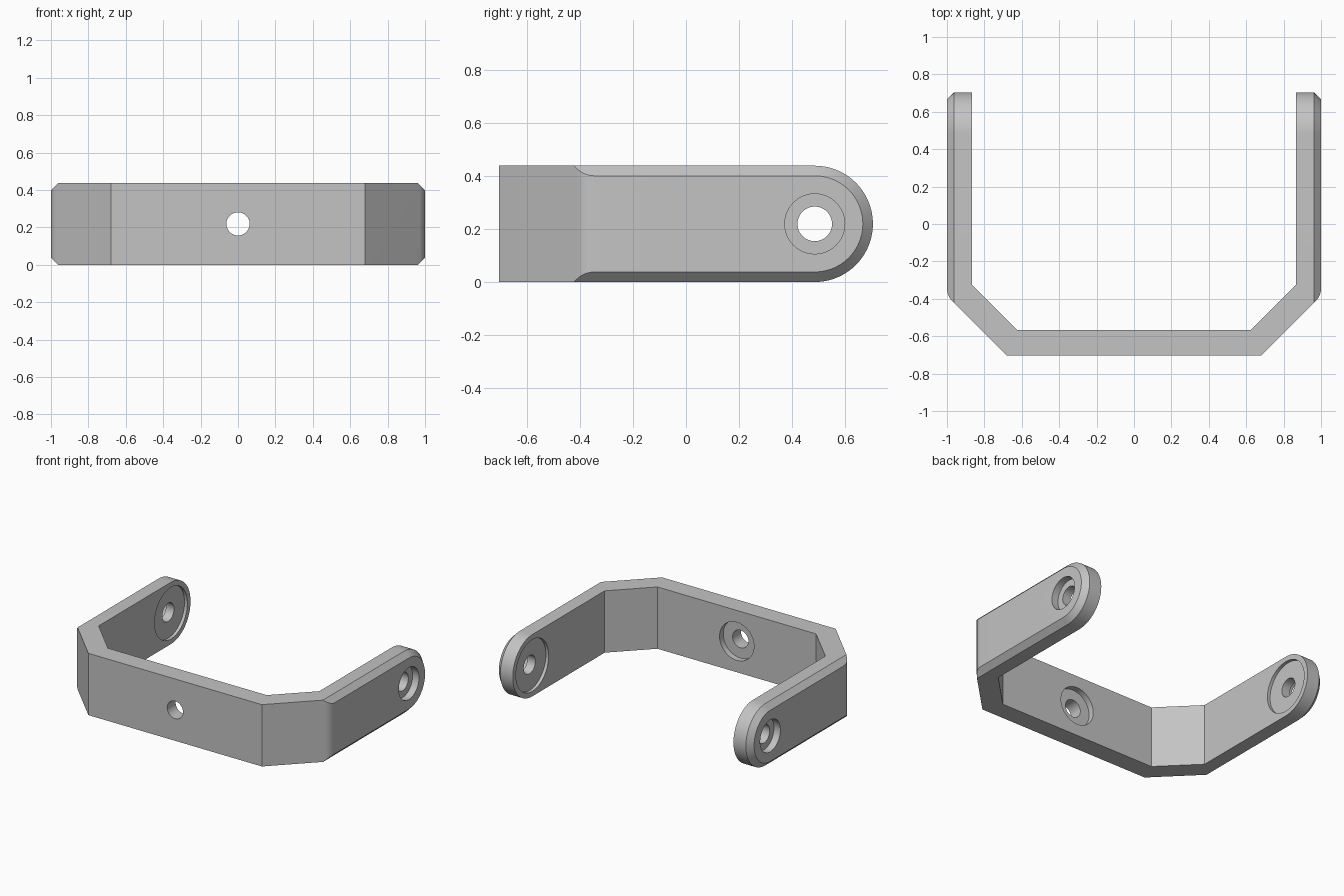
import bpy, bmesh
from math import pi, sin, cos, tan
from mathutils import Matrix, Vector

cube = bpy.data.objects.get("Cube")
if cube:
    bpy.data.objects.remove(cube, do_unlink=True)

HALF_W, HALF_D, HEIGHT = 1.0, 0.704, 0.438
MID = HEIGHT / 2                    # hole height and end radius
PIVOT_Y = HALF_D - MID              # centre of the rounded ends
CHAMFER = 0.038

grey = bpy.data.materials.new("light_grey")
grey.use_nodes = True
grey.diffuse_color = (0.55, 0.55, 0.55, 1)
grey.node_tree.nodes["Principled BSDF"].inputs["Base Color"].default_value = grey.diffuse_color


def loft(name, loops):
    """Closed solid through a list of matching point loops."""
    bm = bmesh.new()
    rings = [[bm.verts.new(p) for p in loop] for loop in loops]
    n = len(rings[0])
    for a, b in zip(rings, rings[1:]):
        for i in range(n):
            j = (i + 1) % n
            bm.faces.new((a[i], a[j], b[j], b[i]))
    bm.faces.new(rings[0])
    bm.faces.new(rings[-1])
    bmesh.ops.recalc_face_normals(bm, faces=bm.faces)
    mesh = bpy.data.meshes.new(name)
    bm.to_mesh(mesh)
    bm.free()
    obj = bpy.data.objects.new(name, mesh)
    bpy.context.collection.objects.link(obj)
    return obj


def rod(axis, radius, start, end, y=0.0):
    """Cylinder along x or y at mid height."""
    loops = []
    for t in (start, end):
        ring = []
        for i in range(64):
            a = 2 * pi * i / 64
            u, v = radius * cos(a), MID + radius * sin(a)
            ring.append((t, y + u, v) if axis == 'X' else (u, t, v))
        loops.append(ring)
    return loft("cutter", loops)


def combine(obj, tool, operation):
    """Apply a boolean and discard the tool."""
    tool.hide_render = True
    mod = obj.modifiers.new("cut", 'BOOLEAN')
    mod.operation, mod.solver, mod.object = operation, 'EXACT', tool
    bpy.context.view_layer.objects.active = obj
    bpy.ops.object.modifier_apply(modifier=mod.name)
    bpy.data.objects.remove(tool, do_unlink=True)


# Bent strap outline, right half, with a small fillet at the outer arm bend
corner_y = -HALF_D + (HALF_W - 0.68)
trim = 0.04
fillet_r = trim / tan(pi / 8)
centre = Vector((HALF_W - fillet_r, corner_y + trim))
half = [(0.68, -HALF_D)]
for i in range(9):
    a = -pi / 4 + pi / 4 * i / 8
    half.append(tuple(centre + fillet_r * Vector((cos(a), sin(a)))))
half += [(HALF_W, 0.9), (0.865, 0.9), (0.865, -0.325), (0.622, -0.568)]
outline = half + [(-x, y) for x, y in reversed(half)]
bracket = loft("u_bracket", [[(x, y, z) for x, y in outline] for z in (-0.1, HEIGHT + 0.1)])


# Envelope that rounds the arm ends and bevels their outer edges
def stadium(x, r):
    arc = [(x, PIVOT_Y + r * cos(a), MID + r * sin(a))
           for a in (-pi / 2 + pi * i / 40 for i in range(41))]
    return arc + [(x, -1.5, MID + r), (x, -1.5, MID - r)]


flat_x = HALF_W - CHAMFER
sections = [(-flat_x - 0.1, MID - 0.1), (-flat_x, MID), (flat_x, MID), (flat_x + 0.1, MID - 0.1)]
combine(bracket, loft("envelope", [stadium(x, r) for x, r in sections]), 'INTERSECT')

# Arm pivots: through hole, shallow inner recess, outer counterbores
combine(bracket, rod('X', 0.065, -1.2, 1.2, PIVOT_Y), 'DIFFERENCE')
combine(bracket, rod('X', 0.183, -0.887, 0.887, PIVOT_Y), 'DIFFERENCE')
for side in (-1, 1):
    combine(bracket, rod('X', 0.113, side * 0.95, side * 1.2, PIVOT_Y), 'DIFFERENCE')

# Front plate: through hole with a counterbore on the inside
combine(bracket, rod('Y', 0.062, -0.9, -0.4), 'DIFFERENCE')
combine(bracket, rod('Y', 0.135, -0.61, -0.4), 'DIFFERENCE')

bracket.data.materials.clear()
bracket.data.materials.append(grey)
for face in bracket.data.polygons:
    face.material_index = 0

# Smooth curves, keep hard edges
bpy.ops.object.select_all(action='DESELECT')
bracket.select_set(True)
bpy.context.view_layer.objects.active = bracket
bpy.ops.object.shade_smooth_by_angle(angle=pi / 8)
